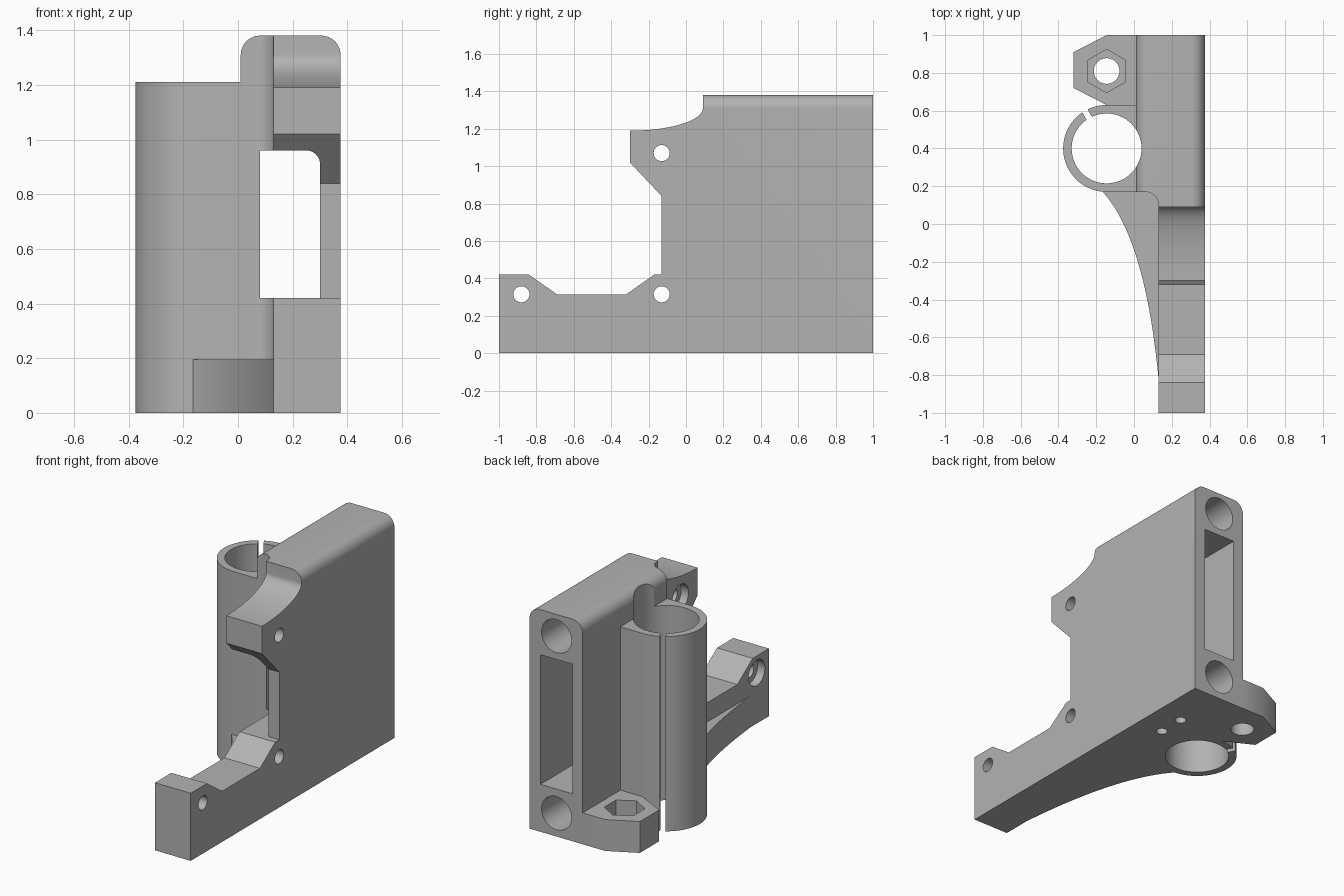
import bpy, bmesh
from math import sin, cos, pi, radians

cube = bpy.data.objects.get("Cube")
if cube:
    bpy.data.objects.remove(cube, do_unlink=True)

grey = bpy.data.materials.new("plain grey")
grey.use_nodes = True
GREY = (0.45, 0.45, 0.45, 1)
grey.diffuse_color = GREY
grey.node_tree.nodes["Principled BSDF"].inputs["Base Color"].default_value = GREY

# Order in which (outline u, outline v, depth) become x, y, z
AXES = {
    "x": lambda u, v, d: (d, u, v),
    "y": lambda u, v, d: (u, d, v),
    "z": lambda u, v, d: (u, v, d),
}


def prism(name, outline, axis, lo, hi):
    """Extrude a 2D outline along an axis."""
    bm = bmesh.new()
    ends = [[bm.verts.new(AXES[axis](u, v, d)) for u, v in outline] for d in (lo, hi)]
    n = len(outline)
    for ring in ends:
        bm.faces.new(ring)
    for i in range(n):
        j = (i + 1) % n
        bm.faces.new((ends[0][i], ends[0][j], ends[1][j], ends[1][i]))
    bmesh.ops.recalc_face_normals(bm, faces=bm.faces)
    mesh = bpy.data.meshes.new(name)
    bm.to_mesh(mesh)
    bm.free()
    mesh.materials.append(grey)
    obj = bpy.data.objects.new(name, mesh)
    bpy.context.collection.objects.link(obj)
    return obj


def arc(cu, cv, ru, rv, start, end, steps=12):
    angles = [radians(start + (end - start) * i / steps) for i in range(steps + 1)]
    return [(cu + ru * cos(a), cv + rv * sin(a)) for a in angles]


def circle(cu, cv, r, steps=48, turn=0):
    return arc(cu, cv, r, r, turn, turn + 360, steps)[:-1]


def rect(u0, v0, u1, v1):
    return [(u0, v0), (u1, v0), (u1, v1), (u0, v1)]


def combine(target, tool, operation):
    """Apply a boolean and discard the tool."""
    tool.hide_render = True
    mod = target.modifiers.new(tool.name, "BOOLEAN")
    mod.operation, mod.solver, mod.object = operation, "EXACT", tool
    bpy.ops.object.select_all(action="DESELECT")
    bpy.context.view_layer.objects.active = target
    target.select_set(True)
    bpy.ops.object.modifier_apply(modifier=mod.name)
    bpy.data.objects.remove(tool, do_unlink=True)


FAR = 1.5
CX, CY = -0.145, 0.4      # vertical tube centre
NUT_Y = 0.81
LUG_TOP = 0.195
TUBE_TOP = 1.21

# Main body: side, end and plan outlines intersected
side = [(-1, 0), (-1, .42), (-.84, .42), (-.69, .315), (-.32, .315), (-.17, .42),
        (-.13, .42), (-.13, .84), (-.3, 1.02)]
side += arc(-.3, 1.31, .39, .12, -90, 0, 20) + [(.09, 1.38), (1, 1.38), (1, 0)]
bracket = prism("bracket", side, "x", -.5, .8)
end = [(.01, -.5), (.375, -.5)] + arc(.305, 1.31, .07, .07, 0, 90) + arc(.08, 1.31, .07, .07, 90, 180)
combine(bracket, prism("end_outline", end, "y", -FAR, FAR), "INTERSECT")
plan = [(-.5, FAR), (-.5, .17)] + arc(.06, .1, .07, .07, 90, 0)
plan += [(.13, -FAR), (.8, -FAR), (.8, FAR)]
combine(bracket, prism("plan_outline", plan, "z", -.5, 2), "INTERSECT")

# Vertical tube with its flat web to the body
tube = [(.05, .17)] + [(.05, .63)] + arc(CX, CY, .23, .23, 90, 270, 40)
combine(bracket, prism("tube", tube, "z", 0, TUBE_TOP), "UNION")

# Nut lug at the back
lug = [(.05, 1), (CX, 1), (-.32, .91), (-.32, .72), (CX, .63), (CX, .6), (.05, .6)]
combine(bracket, prism("nut_lug", lug, "z", 0, LUG_TOP), "UNION")

# Curved gusset under the arm
a, b, c = (-.165, .17), (.06, -.08), (.13, -.82)
curve = []
for i in range(21):
    t = i / 20
    curve.append(tuple((1 - t) ** 2 * p + 2 * t * (1 - t) * q + t * t * r
                       for p, q, r in zip(a, b, c)))
combine(bracket, prism("gusset", curve + [(.2, -.82), (.2, .2), (-.165, .2)], "z", 0, LUG_TOP), "UNION")


def cut(name, outline, axis, lo, hi):
    combine(bracket, prism(name, outline, axis, lo, hi), "DIFFERENCE")


# Tube bore and clamping slit
cut("bore", circle(CX, CY, .185, 64), "z", -.1, 2)
d, s = (cos(radians(120)), sin(radians(120))), .016
slit = [(CX + d[0] * r - d[1] * w, CY + d[1] * r + d[0] * w)
        for r, w in ((.1, -s), (.3, -s), (.3, s), (.1, s))]
cut("slit", slit, "z", -.1, FAR)

# Nut trap and screw hole
cut("nut_trap", circle(CX, NUT_Y, .115, 6, 90), "z", .1, .4)
cut("screw_hole", circle(CX, NUT_Y, .068, 40), "z", -.1, .4)

# Belt cavity: tall at the back, lower window at the front
cut("back_slot", rect(.08, .295, .3, 1.10), "y", .17, FAR)
window = [(.08, .42), (.3, .42)] + arc(.25, .91, .05, .05, 0, 90) + [(.08, .96)]
cut("front_window", window, "y", -.5, .3)

# Blind rod sockets and their drain holes
for z in (.145, 1.245):
    cut("rod_socket", circle(.19, z, .103), "y", .17, FAR)
for y in (.49, .66):
    cut("drain_hole", circle(.2, y, .033, 24), "z", -.1, .1)

# Motor screw holes, counterbored on the inner side
for y, z in ((-.88, .315), (-.13, .315), (-.13, 1.07)):
    cut("motor_hole", circle(y, z, .043, 32), "x", .05, .6)
    cut("counterbore", circle(y, z, .08, 32), "x", .05, .18)

bpy.ops.object.select_all(action="DESELECT")
bracket.select_set(True)
bpy.context.view_layer.objects.active = bracket
bpy.ops.object.shade_smooth_by_angle(angle=radians(30))
